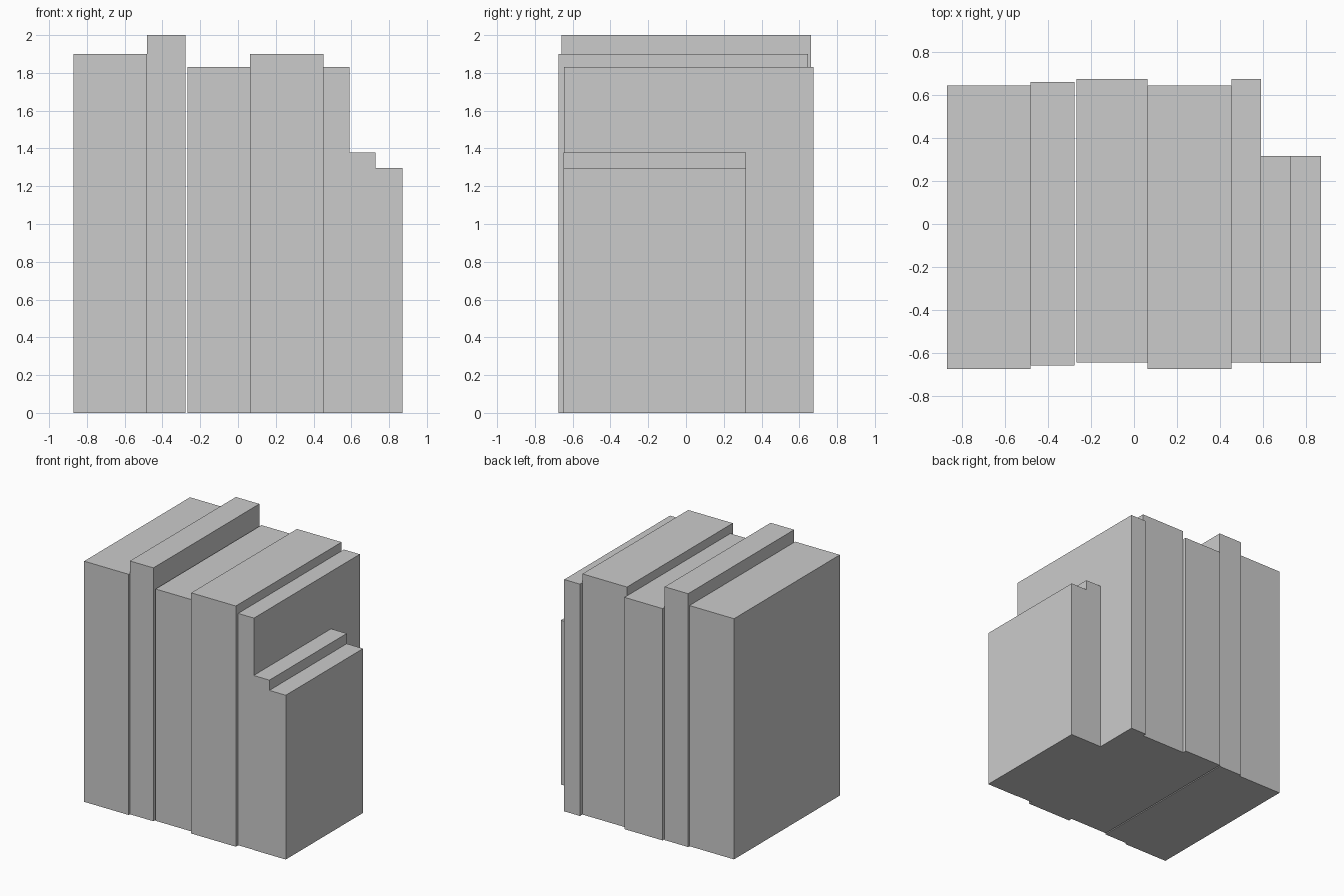
import bpy

# Row of upright books: x start, x end, front y, back y, height
BOOKS = [
    (-0.871, -0.482, -0.675, 0.645, 1.90),
    (-0.482, -0.277, -0.660, 0.662, 2.00),
    (-0.268, 0.064, -0.645, 0.675, 1.83),
    (0.064, 0.453, -0.675, 0.645, 1.90),
    (0.453, 0.591, -0.645, 0.675, 1.83),
    (0.591, 0.728, -0.648, 0.317, 1.378),
    (0.728, 0.871, -0.648, 0.317, 1.297),
]


def add_book(name, x0, x1, y0, y1, height):
    bpy.ops.mesh.primitive_cube_add(
        size=1, location=((x0 + x1) / 2, (y0 + y1) / 2, height / 2))
    book = bpy.context.object
    book.name = name
    book.scale = (x1 - x0, y1 - y0, height)
    bpy.ops.object.transform_apply(location=False, rotation=False, scale=True)


for i, dims in enumerate(BOOKS, 1):
    add_book(f"book_{i}", *dims)
